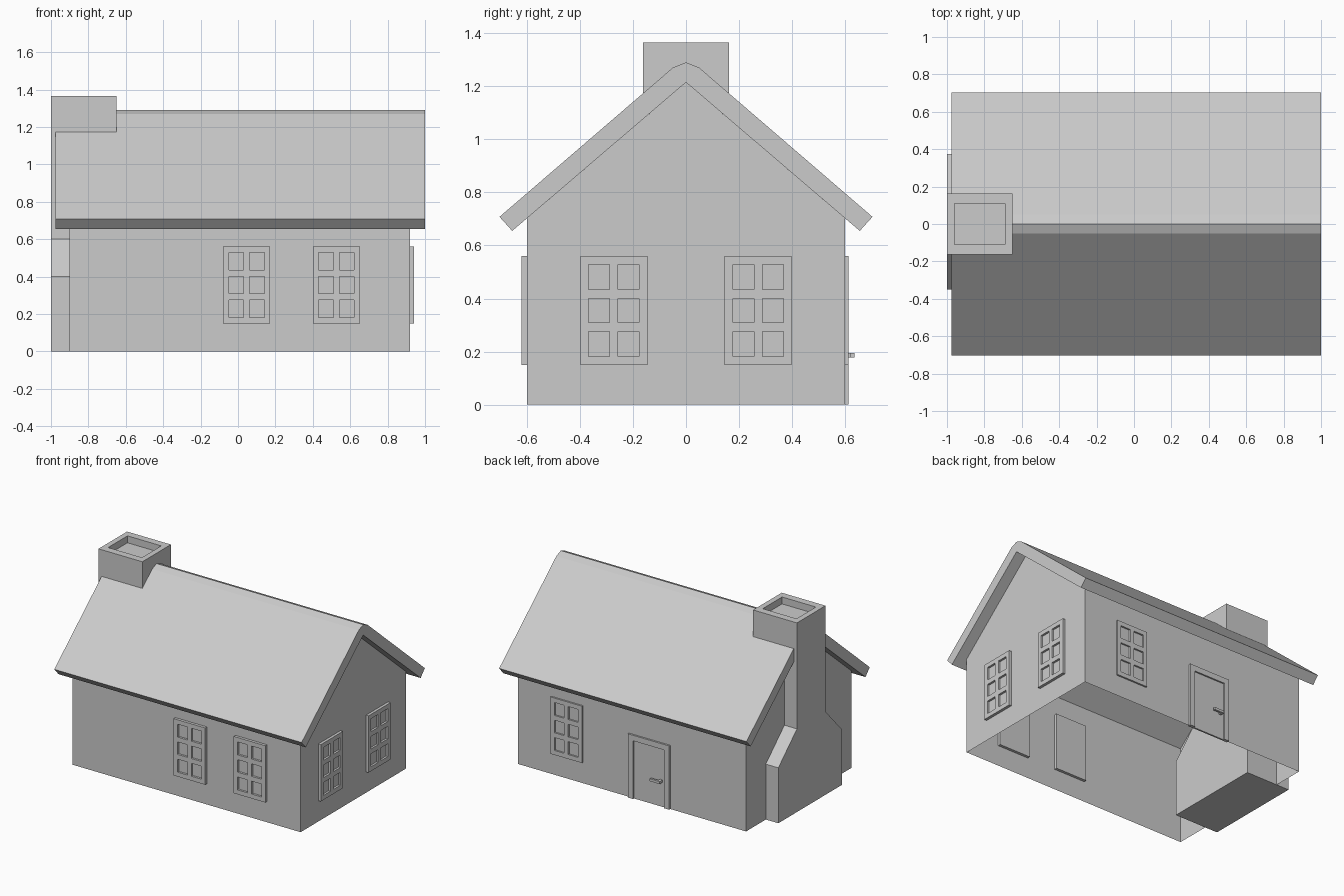
import bpy, bmesh, math
from mathutils import Matrix, Vector

if "Cube" in bpy.data.objects:
    bpy.data.objects.remove(bpy.data.objects["Cube"])


def finish(name, bm):
    bmesh.ops.recalc_face_normals(bm, faces=bm.faces)
    me = bpy.data.meshes.new(name)
    bm.to_mesh(me)
    bm.free()
    ob = bpy.data.objects.new(name, me)
    bpy.context.collection.objects.link(ob)
    return ob


def prism(profile, x0, x1):
    """Extrude a closed (y, z) profile along x."""
    bm = bmesh.new()
    face = bm.faces.new([bm.verts.new((x0, y, z)) for y, z in profile])
    new = bmesh.ops.extrude_face_region(bm, geom=[face], use_keep_orig=True)["geom"]
    for v in new:
        if isinstance(v, bmesh.types.BMVert):
            v.co.x = x1
    return bm


def box(name, lo, hi):
    bm = bmesh.new()
    lo, hi = Vector(lo), Vector(hi)
    m = Matrix.Translation((lo + hi) / 2) @ Matrix.Diagonal((*(hi - lo), 1))
    bmesh.ops.create_cube(bm, size=1, matrix=m)
    return finish(name, bm)


# Walls: thin gabled shell, open underneath and under the roof
bm = prism([(-0.6, 0), (0.6, 0), (0.6, 0.702), (0, 1.215), (-0.6, 0.702)], -0.9, 0.92)
bm.normal_update()
open_faces = [f for f in bm.faces
              if abs(f.normal.x) < 0.5 and abs(f.normal.z) > 0.3]
bmesh.ops.delete(bm, geom=open_faces, context='FACES')
finish("walls", bm)

# Roof slab with a softened ridge
half = [(0.655, 0.655), (0.703, 0.708), (0.05, 1.27)]
roof = half + [(0, 1.29)] + [(-y, z) for y, z in reversed(half)] + [(0, 1.215)]
finish("roof", prism(roof, -0.975, 1.0))

# Chimney: wide base, sloped shoulders, tall stack with a sunken top
bm = prism([(-0.35, 0), (0.375, 0), (0.375, 0.4), (0.163, 0.6), (0.163, 1.365),
            (-0.163, 1.365), (-0.163, 0.6), (-0.35, 0.4)], -1.0, -0.65)
bmesh.ops.recalc_face_normals(bm, faces=bm.faces)
top = max(bm.faces, key=lambda f: f.calc_center_median().z)
bmesh.ops.inset_region(bm, faces=[top], thickness=0.045)
for v in top.verts:
    v.co.x = -0.96 if v.co.x < -0.825 else -0.69
    v.co.y = -0.11 if v.co.y < 0 else 0.11
well = bmesh.ops.extrude_discrete_faces(bm, faces=[top])["faces"][0]
for v in well.verts:
    v.co.z -= 0.05
finish("chimney", bm)


# Windows: 2 x 3 recessed panes in a shallow block
def window(name, loc, angle):
    xs = [-0.126, -0.095, -0.016, 0.016, 0.095, 0.126]
    zs = [0.15, 0.182, 0.275, 0.31, 0.4, 0.435, 0.528, 0.56]
    bm = bmesh.new()
    grid = [[bm.verts.new((x, -0.02, z)) for x in xs] for z in zs]
    panes = []
    for j in range(len(zs) - 1):
        for i in range(len(xs) - 1):
            f = bm.faces.new((grid[j][i], grid[j][i + 1],
                              grid[j + 1][i + 1], grid[j + 1][i]))
            if i % 2 and j % 2:
                panes.append(f)
    rim = [e for e in bm.edges if e.is_boundary]
    back = bmesh.ops.extrude_edge_only(bm, edges=rim)["geom"]
    for v in back:
        if isinstance(v, bmesh.types.BMVert):
            v.co.y = 0.02
    bmesh.ops.contextual_create(bm, geom=[e for e in back if isinstance(e, bmesh.types.BMEdge)
                                          and all(u.co.y > 0.01 for u in e.verts)])
    for f in bmesh.ops.extrude_discrete_faces(bm, faces=panes)["faces"]:
        for v in f.verts:
            v.co.y += 0.015
    ob = finish(name, bm)
    ob.data.transform(Matrix.Translation(loc) @ Matrix.Rotation(angle, 4, 'Z'))


window("front_window_left", (0.046, -0.6, 0), 0)
window("front_window_right", (0.526, -0.6, 0), 0)
window("side_window_front", (0.92, -0.272, 0), math.pi / 2)
window("side_window_back", (0.92, 0.272, 0), math.pi / 2)
window("back_window", (0.528, 0.592, 0), math.pi)

# Door: frame, panel and lever handle
frame = [(-0.295, 0), (-0.295, 0.46), (0.035, 0.46), (0.035, 0),
         (-0.005, 0), (-0.005, 0.42), (-0.255, 0.42), (-0.255, 0)]
bm = prism([(x, z) for x, z in frame], 0.59, 0.613)
bm.transform(Matrix(((0, 1, 0, 0), (1, 0, 0, 0), (0, 0, 1, 0), (0, 0, 0, 1))))
finish("door_frame", bm)
box("door_panel", (-0.255, 0.59, 0), (-0.005, 0.602, 0.42))
box("handle_stalk", (-0.235, 0.6, 0.177), (-0.215, 0.625, 0.195))
box("handle_lever", (-0.235, 0.62, 0.177), (-0.155, 0.635, 0.195))
